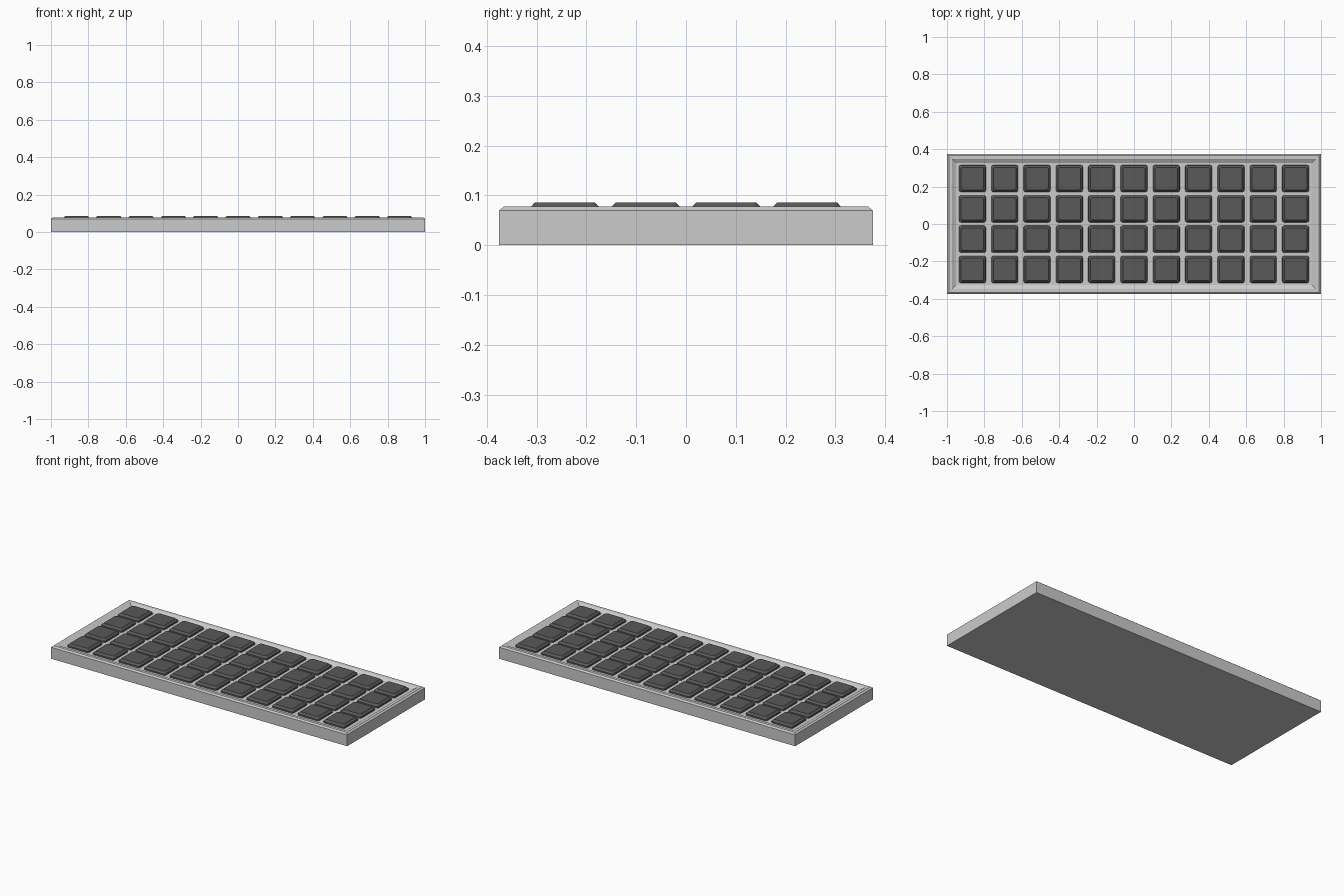
import bpy, bmesh
from math import sin, cos, pi

if "Cube" in bpy.data.objects:
    bpy.data.objects.remove(bpy.data.objects["Cube"])


def rounded_rect(hx, hy, r, z, seg):
    """Counter-clockwise outline; seg = 0 gives sharp corners."""
    if seg == 0:
        return [(hx, hy, z), (-hx, hy, z), (-hx, -hy, z), (hx, -hy, z)]
    pts = []
    for i, (sx, sy) in enumerate([(1, 1), (-1, 1), (-1, -1), (1, -1)]):
        for k in range(seg + 1):
            a = i * pi / 2 + k / seg * pi / 2
            pts.append((sx * (hx - r) + r * cos(a), sy * (hy - r) + r * sin(a), z))
    return pts


def loft(name, sections):
    """Skin a stack of matching outlines and cap both ends."""
    bm = bmesh.new()
    rings = [[bm.verts.new(p) for p in s] for s in sections]
    bm.faces.new(rings[0][::-1])
    for a, b in zip(rings, rings[1:]):
        n = len(a)
        for i in range(n):
            j = (i + 1) % n
            bm.faces.new((a[i], a[j], b[j], b[i]))
    bm.faces.new(rings[-1])
    mesh = bpy.data.meshes.new(name)
    bm.to_mesh(mesh)
    bm.free()
    return mesh


def place(name, mesh, x=0, y=0):
    ob = bpy.data.objects.new(name, mesh)
    ob.location = (x, y, 0)
    bpy.context.collection.objects.link(ob)
    return ob


# Case: straight walls, chamfered rim, sloped step down to the recessed panel
profile = [(0, 0), (0, 0.070), (0.010, 0.078), (0.028, 0.078),
           (0.034, 0.074), (0.048, 0.066)]
case = loft("case", [rounded_rect(1 - d, 0.375 - d, 0, z, 0) for d, z in profile])
place("case", case)

# Keycap: short skirt with a bevelled top and slightly rounded corners
key_profile = [(0.072, 0.064), (0.071, 0.0745), (0.060, 0.086)]
key = loft("keycap", [rounded_rect(h, h, 0.010, z, 2) for h, z in key_profile])
dark = bpy.data.materials.new("dark_grey")
dark.diffuse_color = (0.10, 0.10, 0.10, 1)
dark.use_nodes = True
dark.node_tree.nodes["Principled BSDF"].inputs["Base Color"].default_value = dark.diffuse_color
key.materials.append(dark)

# Grid of keys, 11 columns by 4 rows
for row in range(4):
    for col in range(11):
        place(f"key_{row + 1}_{col + 1}", key,
              (col - 5) * 0.1728, (row - 1.5) * 0.162)
